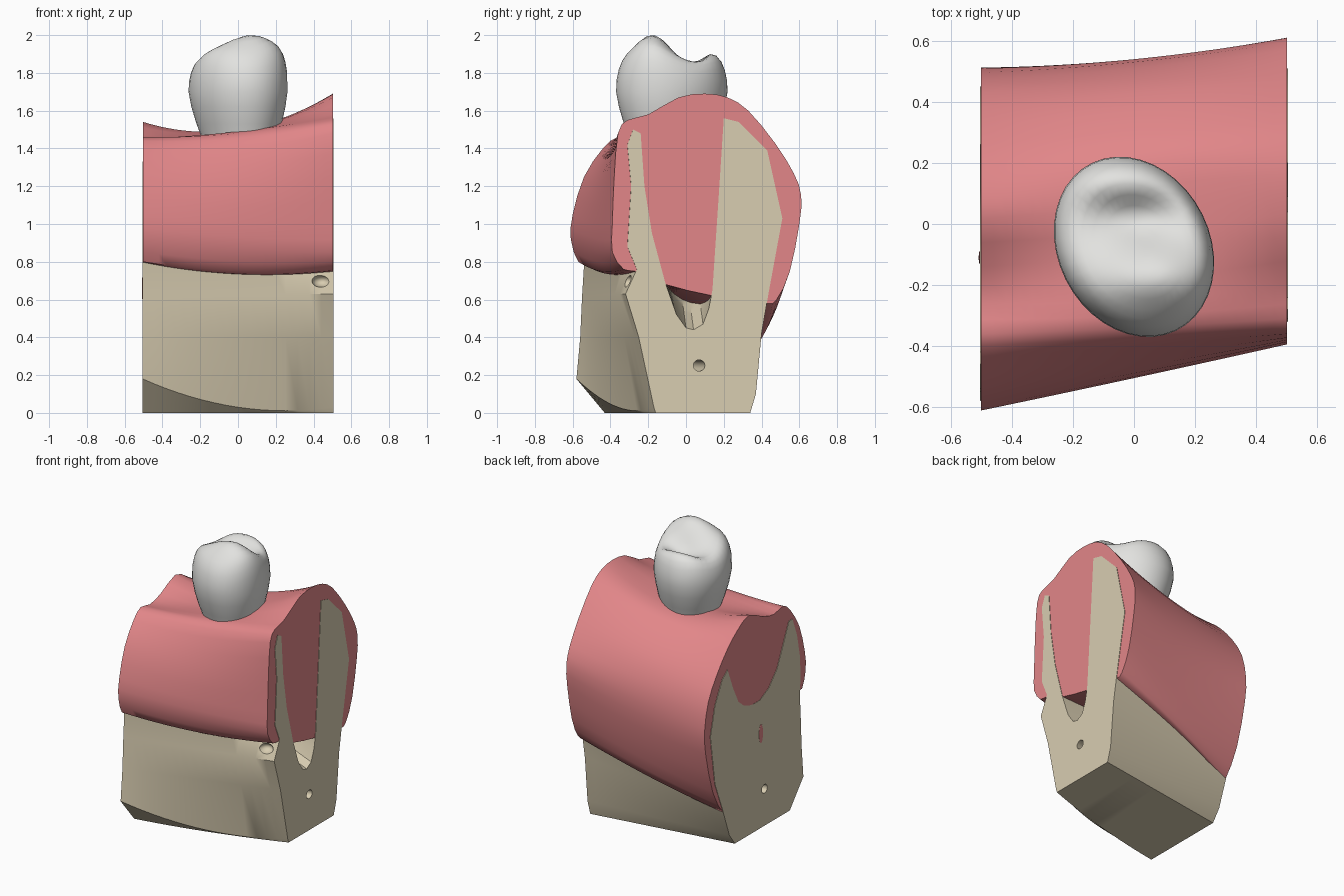
import bpy, bmesh, math
from mathutils import Vector

if "Cube" in bpy.data.objects:
    bpy.data.objects.remove(bpy.data.objects["Cube"], do_unlink=True)


def make_material(name, rgb):
    material = bpy.data.materials.new(name)
    material.use_nodes = True
    colour = (*rgb, 1)
    material.diffuse_color = colour
    material.node_tree.nodes["Principled BSDF"].inputs["Base Color"].default_value = colour
    return material


gum_pink = make_material("gum pink", (.76, .24, .25))
bone_beige = make_material("bone beige", (.69, .61, .44))
enamel_white = make_material("enamel white", (.76, .76, .74))


def smooth(obj, angle):
    bpy.ops.object.select_all(action='DESELECT')
    obj.select_set(True)
    bpy.context.view_layer.objects.active = obj
    bpy.ops.object.shade_smooth_by_angle(angle=math.radians(angle))


def add_object(name, bm, material, angle):
    bmesh.ops.recalc_face_normals(bm, faces=bm.faces)
    mesh = bpy.data.meshes.new(name)
    bm.to_mesh(mesh)
    bm.free()
    mesh.materials.append(material)
    obj = bpy.data.objects.new(name, mesh)
    bpy.context.collection.objects.link(obj)
    smooth(obj, angle)
    return obj


def bridge_rings(bm, rings):
    """Join a sequence of closed rings with quads and cap both ends."""
    count = len(rings[0])
    for lower, upper in zip(rings, rings[1:]):
        for i in range(count):
            j = (i + 1) % count
            bm.faces.new((lower[i], lower[j], upper[j], upper[i]))
    bm.faces.new(rings[0])
    bm.faces.new(rings[-1])


def rounded(points):
    """Insert a curved midpoint between each pair of neighbours."""
    result = []
    count = len(points)
    for i in range(count):
        a, b, c, d = (Vector(points[(i + k) % count]) for k in (-1, 0, 1, 2))
        result += [b, (9 * (b + c) - a - d) / 16]
    return result


def loft_along_x(name, sections, half_length, steps, material, angle):
    """Blend three (y, z) sections from the -x end to the +x end."""
    bm = bmesh.new()
    rings = []
    for step in range(steps + 1):
        t = step / steps
        weights = ((1 - t) * (1 - 2 * t), 4 * t * (1 - t), t * (2 * t - 1))
        x = half_length * (2 * t - 1)
        ring = []
        for points in zip(*sections):
            y = sum(w * p[0] for w, p in zip(weights, points))
            z = sum(w * p[1] for w, p in zip(weights, points))
            ring.append(bm.verts.new((x, y, max(z, 0))))
        rings.append(ring)
    bridge_rings(bm, rings)
    return add_object(name, bm, material, angle)


def carve(target, cutter):
    cutter.hide_render = True
    modifier = target.modifiers.new("carve", 'BOOLEAN')
    modifier.operation = 'DIFFERENCE'
    modifier.solver = 'EXACT'
    modifier.object = cutter
    bpy.ops.object.select_all(action='DESELECT')
    target.select_set(True)
    bpy.context.view_layer.objects.active = target
    bpy.ops.object.modifier_apply(modifier=modifier.name)
    bpy.data.objects.remove(cutter, do_unlink=True)


def ellipsoid(name, centre, radii, material):
    bm = bmesh.new()
    bmesh.ops.create_uvsphere(bm, u_segments=32, v_segments=20, radius=1)
    bmesh.ops.scale(bm, vec=radii, verts=bm.verts)
    bmesh.ops.translate(bm, vec=centre, verts=bm.verts)
    return add_object(name, bm, material, 40)


# Jaw bone: closed saddle at one end, deep open socket at the other
bone_closed_end = [
    (.18, 0), (.24, .08), (.32, .3), (.4, .5), (.45, .85), (.4, 1.05), (.32, 1.2),
    (.26, 1.25), (.2, 1.1), (.14, .98), (.08, .93), (.03, .91), (-.02, .9), (-.06, .9),
    (-.1, .9), (-.2, .95), (-.29, 1.05), (-.36, 1.2), (-.42, 1.33), (-.46, 1.33),
    (-.51, 1.2), (-.54, 1.05), (-.55, .9), (-.54, .78), (-.55, .62), (-.56, .4),
    (-.58, .18), (-.43, 0)]
bone_socket_end = [
    (.34, 0), (.37, .1), (.4, .42), (.44, .65), (.51, 1.03), (.43, 1.39), (.28, 1.54),
    (.2, 1.56), (.17, 1.1), (.14, .65), (.12, .55), (.09, .47), (.04, .44), (0, .45),
    (-.05, .52), (-.11, .69), (-.18, .95), (-.22, 1.2), (-.24, 1.48), (-.28, 1.5),
    (-.31, 1.42), (-.29, 1.2), (-.31, .88), (-.26, .76), (-.32, .63), (-.25, .4),
    (-.17, .03), (-.16, 0)]
bone_middle = [((a[0] + b[0]) / 2, (a[1] + b[1]) / 2)
               for a, b in zip(bone_closed_end, bone_socket_end)]
bone_middle[-2:] = [(-.36, .03), (-.32, 0)]
bone = loft_along_x("jaw_bone", (bone_closed_end, bone_middle, bone_socket_end),
                    .505, 16, bone_beige, 35)

# Nerve canal running through the bone
start, end = Vector((-.6, -.17, .26)), Vector((.6, .09, .25))
bm = bmesh.new()
bmesh.ops.create_cone(bm, cap_ends=True, segments=20, radius1=.03, radius2=.03,
                      depth=(end - start).length)
bmesh.ops.rotate(bm, verts=bm.verts,
                 matrix=(end - start).to_track_quat('Z', 'Y').to_matrix())
bmesh.ops.translate(bm, verts=bm.verts, vec=(start + end) / 2)
carve(bone, add_object("canal_cutter", bm, bone_beige, 40))

# Small nerve opening on the front of the bone
carve(bone, ellipsoid("opening_cutter", (.44, -.33, .7), (.05, .06, .035), bone_beige))
smooth(bone, 35)

# Gum: draped over the bone and filling the socket
gum_closed_end = [
    (.26, .3), (.31, .27), (.42, .45), (.5, .75), (.51, .92), (.47, 1.1), (.38, 1.25),
    (.26, 1.39), (.15, 1.48), (.02, 1.54), (-.14, 1.47), (-.26, 1.44), (-.36, 1.46),
    (-.44, 1.4), (-.54, 1.25), (-.6, 1.05), (-.61, .92), (-.57, .8), (-.5, .79),
    (-.2, .6), (.1, .4)]
gum_middle = [
    (.36, .44), (.42, .43), (.48, .58), (.53, .82), (.54, 1), (.51, 1.15), (.43, 1.3),
    (.3, 1.43), (.2, 1.49), (.05, 1.5), (-.1, 1.49), (-.25, 1.49), (-.34, 1.48),
    (-.4, 1.4), (-.47, 1.2), (-.5, 1), (-.5, .87), (-.45, .75), (-.38, .73),
    (-.15, .65), (.1, .5)]
gum_socket_end = [
    (.41, .58), (.48, .6), (.55, .75), (.6, 1), (.61, 1.15), (.57, 1.27), (.47, 1.43),
    (.33, 1.6), (.22, 1.67), (.1, 1.69), (-.04, 1.67), (-.2, 1.58), (-.31, 1.55),
    (-.36, 1.48), (-.38, 1.25), (-.39, 1), (-.39, .85), (-.33, .76), (-.27, .75),
    (-.11, .68), (.14, .62)]
gum_sections = [rounded(s) for s in (gum_closed_end, gum_middle, gum_socket_end)]
loft_along_x("gum", gum_sections, .502, 24, gum_pink, 50)

# Thin slit of soft tissue on the closed end
ellipsoid("tissue_slit", (-.505, -.11, .66), (.004, .022, .065), gum_pink)


# Tooth crown: rounded body with a tall front cusp and a low back cusp
def bump(x, y, cx, cy, wx, wy):
    return math.exp(-((x - cx) ** 2 / wx + (y - cy) ** 2 / wy))


def chewing_height(x, y):
    return (1.86 + .14 * bump(x, y, .05, -.18, .05, .016)
            + .045 * bump(x, y, -.05, .13, .03, .005)
            - .05 * bump(x, y, -.02, .02, .014, .006))


body = [(.64, 1.3), (.76, 1.45), (.86, 1.53), (.95, 1.62), (1, 1.7)]
crown = [(.99, .11), (.95, .06), (.89, .025), (.8, .005), (.7, 0), (.58, 0),
         (.46, 0), (.34, 0), (.22, 0), (.1, 0), (.02, 0)]
bm = bmesh.new()
rings = []
for in_crown, profile in ((False, body), (True, crown)):
    for size, level in profile:
        ring = []
        for i in range(40):
            a = math.tau * i / 40
            x = size * (.262 * math.cos(a) - .02 * math.sin(a))
            y = size * (.294 * math.sin(a) - .03 * math.cos(a)) - .075
            z = chewing_height(x, y) - level if in_crown else level
            ring.append(bm.verts.new((x + .04 * (1 - size), y, z)))
        rings.append(ring)
bridge_rings(bm, rings)
add_object("tooth_crown", bm, enamel_white, 60)
